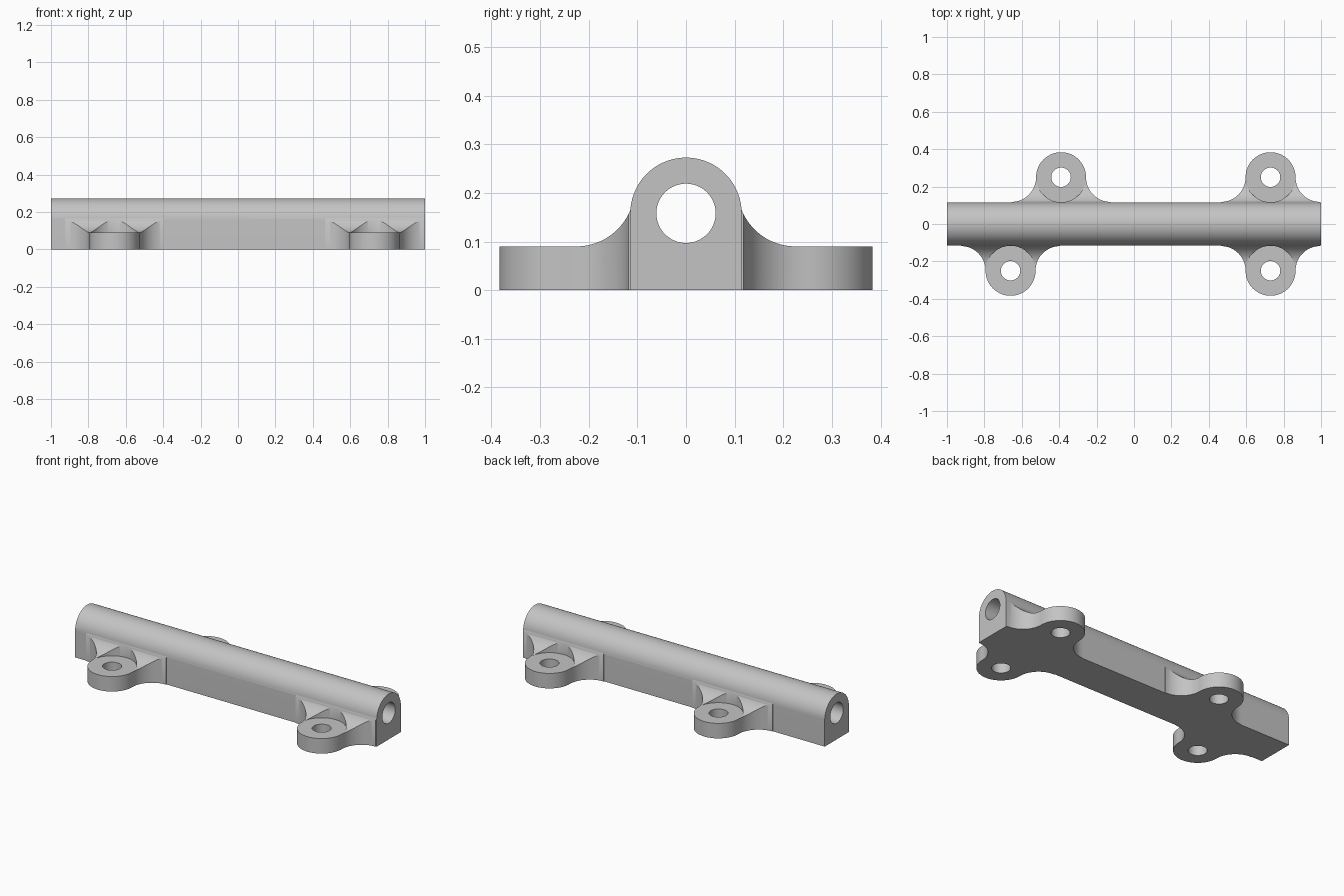
import bpy, bmesh, math
from mathutils import Vector

if "Cube" in bpy.data.objects:
    bpy.data.objects.remove(bpy.data.objects["Cube"])

grey = bpy.data.materials.new("grey plastic")
grey.diffuse_color = (0.55, 0.55, 0.55, 1)
grey.use_nodes = True
grey.node_tree.nodes["Principled BSDF"].inputs["Base Color"].default_value = grey.diffuse_color

HALF_W, BORE_Z, BORE_R = 0.1145, 0.158, 0.061      # tube housing
LUG_R, LUG_Y, LUG_H, HOLE_R = 0.1335, 0.25, 0.09, 0.052
FILLET = 0.132                                     # plan fillet beside each lug
RAMP_Y, RAMP_R = 0.225, 0.119                      # fillet between lug top and housing


def arc(cx, cy, r, a0, a1, n):
    """Points along an arc, angles in degrees."""
    return [(cx + r * math.cos(math.radians(a0 + (a1 - a0) * i / n)),
             cy + r * math.sin(math.radians(a0 + (a1 - a0) * i / n))) for i in range(n + 1)]


def prism(name, points, lo, hi, place):
    """Extrude a 2D outline from lo to hi; place maps (u, v, w) to x, y, z."""
    bm = bmesh.new()
    face = bm.faces.new([bm.verts.new(place(u, v, lo)) for u, v in points])
    ext = bmesh.ops.extrude_face_region(bm, geom=[face])
    shift = Vector(place(0, 0, hi)) - Vector(place(0, 0, lo))
    bmesh.ops.translate(bm, vec=shift, verts=[g for g in ext["geom"] if isinstance(g, bmesh.types.BMVert)])
    bmesh.ops.recalc_face_normals(bm, faces=bm.faces)
    mesh = bpy.data.meshes.new(name)
    bm.to_mesh(mesh)
    bm.free()
    mesh.materials.append(grey)
    ob = bpy.data.objects.new(name, mesh)
    bpy.context.collection.objects.link(ob)
    return ob


def combine(target, tool, operation):
    """Apply a boolean and remove the tool."""
    bpy.ops.object.select_all(action="DESELECT")
    bpy.context.view_layer.objects.active = target
    target.select_set(True)
    mod = target.modifiers.new("boolean", "BOOLEAN")
    mod.operation, mod.solver, mod.object = operation, "EXACT", tool
    bpy.ops.object.modifier_apply(modifier=mod.name)
    bpy.data.objects.remove(tool)


def along_x(u, v, w):
    return (w, u, v)


def make_lug(x, s):
    """Screw lug at x on side s, with ramps up to the housing."""
    def plan(u, v, w):
        return (x + u, s * v, w)

    def ramp(u, v, w):
        return (x + w, s * u, v)

    d = LUG_R + FILLET
    outline = [(-d, 0.09)]
    outline += arc(-d, LUG_Y, FILLET, -90, 0, 20)
    outline += arc(0, LUG_Y, LUG_R, 180, 0, 48)[1:-1]
    outline += arc(d, LUG_Y, FILLET, 180, 270, 20)
    outline += [(d, 0.09)]
    lug = prism("screw_lug", outline, 0, 0.17, plan)
    # curved ramp from the housing wall down to the lug top
    trim = arc(RAMP_Y, LUG_H + RAMP_R, RAMP_R, 180, 270, 24)
    trim += [(0.5, LUG_H), (0.5, 0.3), (RAMP_Y - RAMP_R, 0.3)]
    combine(lug, prism("ramp_cutter", trim, -0.4, 0.4, ramp), "DIFFERENCE")
    # clearance for the screw head
    seat = arc(0, LUG_Y, LUG_R, 0, 360, 64)[:-1]
    combine(lug, prism("seat_cutter", seat, LUG_H, 0.3, plan), "DIFFERENCE")
    # screw hole
    hole = arc(0, LUG_Y, HOLE_R, 0, 360, 40)[:-1]
    combine(lug, prism("hole_cutter", hole, -0.1, 0.3, plan), "DIFFERENCE")
    return lug


# housing: flat base, round top
profile = [(HALF_W, 0)] + arc(0, BORE_Z, HALF_W, 0, 180, 48) + [(-HALF_W, 0)]
housing = prism("bearing_housing", profile, -1, 1, along_x)

# four lugs
for x, s in [(-0.39, 1), (0.73, 1), (-0.66, -1), (0.73, -1)]:
    combine(housing, make_lug(x, s), "UNION")

# long bore
bore = arc(0, BORE_Z, BORE_R, 0, 360, 48)[:-1]
combine(housing, prism("bore_cutter", bore, -1.1, 1.1, along_x), "DIFFERENCE")

bpy.ops.object.select_all(action="DESELECT")
housing.select_set(True)
bpy.context.view_layer.objects.active = housing
bpy.ops.object.shade_smooth_by_angle(angle=math.radians(30))
